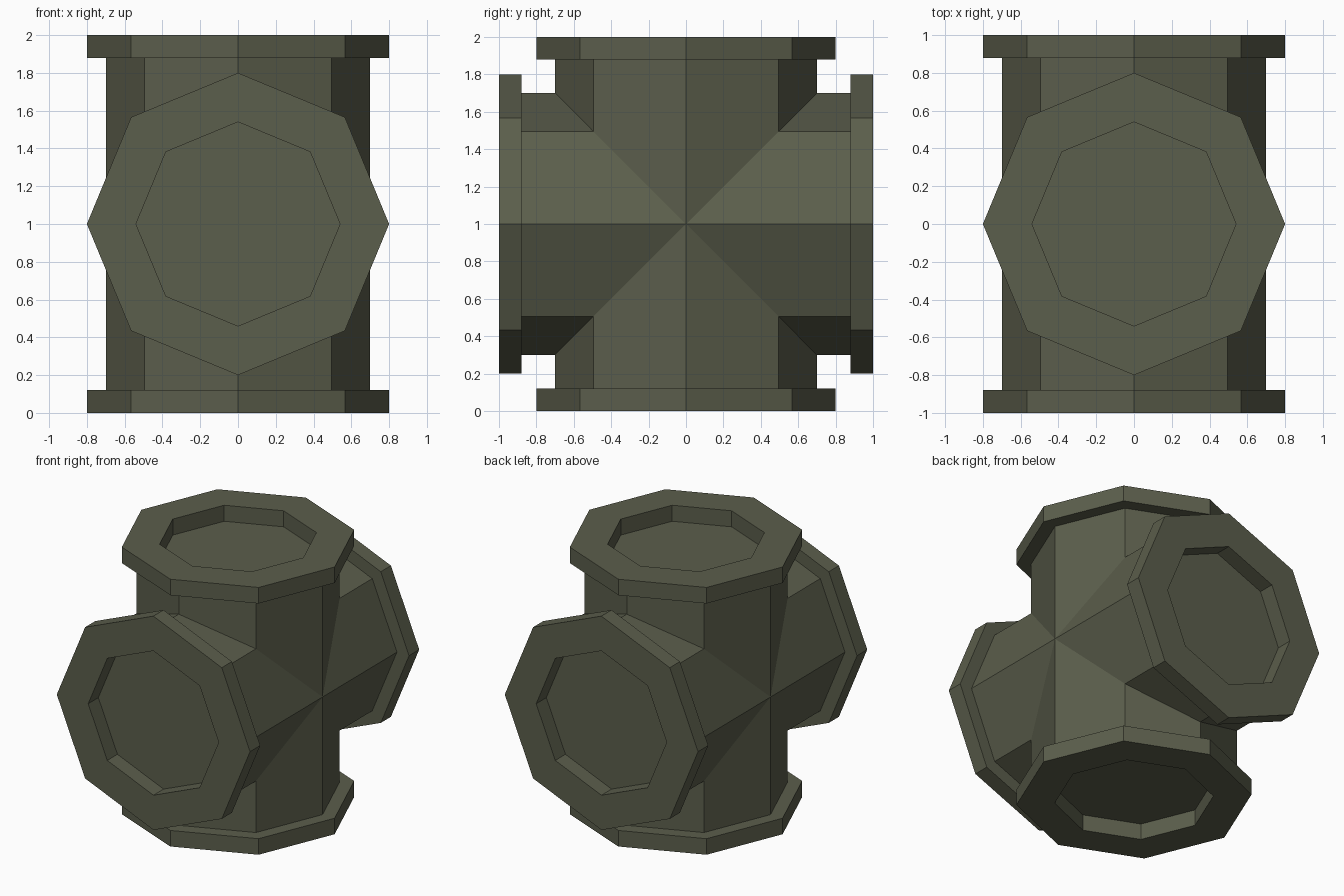
import bpy, bmesh, math
from mathutils import Matrix, Vector

if "Cube" in bpy.data.objects:
    bpy.data.objects.remove(bpy.data.objects["Cube"])

SIDES = 8
CENTRE = Matrix.Translation((0, 0, 1))

olive = bpy.data.materials.new("olive grey metal")
olive.diffuse_color = (0.105, 0.112, 0.072, 1)
olive.use_nodes = True
olive.node_tree.nodes["Principled BSDF"].inputs["Base Color"].default_value = olive.diffuse_color


def octagon(radius):
    """Points of an octagon with corners on the axes."""
    return [(radius * math.cos(math.tau * i / SIDES), radius * math.sin(math.tau * i / SIDES))
            for i in range(SIDES)]


def add_arm(bm, turn):
    """One pipe arm, mitred at the crossing, with flange and recessed end."""
    # mitre ring: each corner starts where it meets the neighbouring arm
    rings = [[(x, y, abs(y)) for x, y in octagon(0.7)]]
    # pipe end, flange back, flange rim, recess mouth, recess floor
    for radius, height in ((0.7, 0.88), (0.8, 0.88), (0.8, 1.0), (0.54, 1.0), (0.54, 0.88)):
        rings.append([(x, y, height) for x, y in octagon(radius)])
    rings = [[bm.verts.new(turn @ Vector(p)) for p in ring] for ring in rings]
    for low, high in zip(rings, rings[1:]):
        for i in range(SIDES):
            j = (i + 1) % SIDES
            bm.faces.new((low[i], low[j], high[j], high[i]))
    bm.faces.new(rings[-1])


# four arms around the x axis make the cross
bm = bmesh.new()
for k in range(4):
    add_arm(bm, CENTRE @ Matrix.Rotation(k * math.pi / 2, 4, 'X'))
bmesh.ops.remove_doubles(bm, verts=bm.verts, dist=0.0005)
bmesh.ops.recalc_face_normals(bm, faces=bm.faces)

mesh = bpy.data.meshes.new("pipe_cross")
bm.to_mesh(mesh)
bm.free()
mesh.materials.append(olive)
bpy.context.collection.objects.link(bpy.data.objects.new("pipe_cross", mesh))
